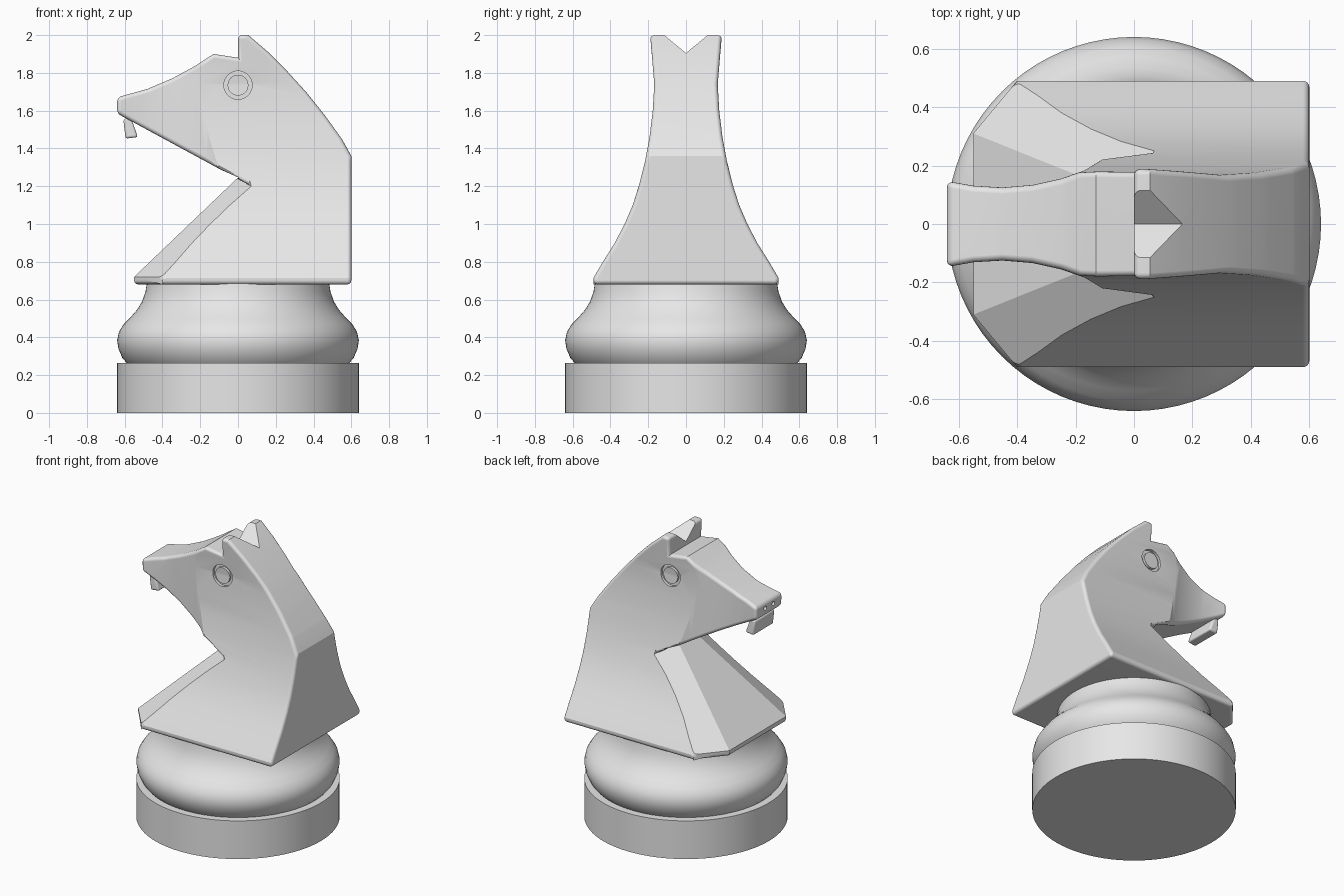
import bpy, bmesh, math
from mathutils import Vector

if "Cube" in bpy.data.objects:
    bpy.data.objects.remove(bpy.data.objects["Cube"])

grey = bpy.data.materials.new("plain grey")
grey.use_nodes = True
grey.diffuse_color = (0.8, 0.8, 0.8, 1)
grey.node_tree.nodes["Principled BSDF"].inputs["Base Color"].default_value = grey.diffuse_color


def finish(bm, name):
    """Turn a bmesh into a linked object."""
    bmesh.ops.recalc_face_normals(bm, faces=bm.faces[:])
    mesh = bpy.data.meshes.new(name)
    bm.to_mesh(mesh)
    bm.free()
    obj = bpy.data.objects.new(name, mesh)
    bpy.context.collection.objects.link(obj)
    mesh.materials.append(grey)
    return obj


def prism(name, points, sweep):
    """Extrude a closed outline along a vector."""
    bm = bmesh.new()
    face = bm.faces.new([bm.verts.new(p) for p in points])
    out = bmesh.ops.extrude_face_region(bm, geom=[face])["geom"]
    bmesh.ops.translate(bm, vec=sweep, verts=[v for v in out if isinstance(v, bmesh.types.BMVert)])
    return finish(bm, name)


def cut_block(name, planes):
    """Large block trimmed to the back of every (point, normal) plane."""
    bm = bmesh.new()
    bmesh.ops.create_cube(bm, size=5)
    for co, no in planes:
        bmesh.ops.bisect_plane(bm, geom=bm.verts[:] + bm.edges[:] + bm.faces[:],
                               plane_co=co, plane_no=no, clear_outer=True)
    corners = [v.co.copy() for v in bm.verts]
    bm.free()
    hull = bmesh.new()
    bmesh.ops.convex_hull(hull, input=[hull.verts.new(c) for c in corners])
    return finish(hull, name)


def apply(obj, mod):
    bpy.ops.object.select_all(action="DESELECT")
    bpy.context.view_layer.objects.active = obj
    obj.select_set(True)
    bpy.ops.object.modifier_apply(modifier=mod.name)


def boolean(obj, cutter, operation="DIFFERENCE"):
    mod = obj.modifiers.new("cut", "BOOLEAN")
    mod.operation, mod.solver, mod.object = operation, "EXACT", cutter
    apply(obj, mod)
    bpy.data.objects.remove(cutter)


def smooth(obj, angle):
    bpy.ops.object.select_all(action="DESELECT")
    bpy.context.view_layer.objects.active = obj
    obj.select_set(True)
    bpy.ops.object.shade_smooth_by_angle(angle=math.radians(angle))


def lathe(name, profile, steps=80):
    """Spin a (radius, height) profile around the z axis."""
    bm = bmesh.new()
    verts = [bm.verts.new((r, 0, z)) for r, z in profile]
    edges = [bm.edges.new(pair) for pair in zip(verts, verts[1:])]
    bmesh.ops.spin(bm, geom=verts + edges, axis=(0, 0, 1), cent=(0, 0, 0),
                   angle=math.tau, steps=steps)
    bmesh.ops.remove_doubles(bm, verts=bm.verts[:], dist=0.0005)
    return finish(bm, name)


def cylinder(name, radius, depth, location, rotation):
    bpy.ops.mesh.primitive_cylinder_add(radius=radius, depth=depth, vertices=32,
                                        location=location, rotation=rotation)
    bpy.context.object.name = name
    return bpy.context.object


# Round foot and bulging collar
smooth(lathe("base_disc", [(0, 0), (0.64, 0), (0.64, 0.265), (0, 0.265)]), 30)
smooth(lathe("collar", [(0, 0.26), (0.585, 0.26), (0.612, 0.29), (0.633, 0.34), (0.64, 0.385),
                        (0.63, 0.43), (0.605, 0.47), (0.57, 0.505), (0.535, 0.545),
                        (0.508, 0.59), (0.49, 0.64), (0.482, 0.69), (0, 0.69)]), 40)

# Horse: side outline, clipped by the flaring front outline
side = [(-0.55, 0.68), (0.6, 0.68), (0.6, 1.36), (0.55, 1.45), (0.46, 1.575), (0.36, 1.7),
        (0.26, 1.81), (0.16, 1.91), (0.055, 2.0), (0, 2.0), (0, 1.88), (-0.13, 1.9),
        (-0.23, 1.835), (-0.35, 1.77), (-0.48, 1.715), (-0.64, 1.67),
        (-0.64, 1.585), (-0.005, 1.241), (-0.55, 0.72)]
horse = prism("horse", [(x, -0.7, z) for x, z in side], (0, 1.4, 0))
flare = [(0.49, 0.5), (0.49, 0.715), (0.44, 0.8), (0.38, 0.895), (0.325, 1.0), (0.282, 1.1),
         (0.247, 1.21), (0.217, 1.33), (0.193, 1.46), (0.176, 1.6), (0.168, 1.74), (0.194, 2.05)]
outline = flare + [(-y, z) for y, z in reversed(flare)]
boolean(horse, prism("flare_cutter", [(-1, y, z) for y, z in outline], (2, 0, 0)), "INTERSECT")

# Narrow the snout and chamfer the chest on both sides
snout = [(-0.75, 0.17), (-0.64, 0.147), (-0.55, 0.131), (-0.45, 0.125), (-0.35, 0.133),
         (-0.25, 0.155), (-0.17, 0.183), (-0.1, 0.225), (-0.03, 0.28)]
jaw = (Vector((0, 0, 1.238)), Vector((0.542, 0, 1)))
for s in (1, -1):
    plan = [(x, s * y, 1.2) for x, y in snout] + [(-0.03, s, 1.2), (-0.75, s, 1.2)]
    boolean(horse, prism("snout_cutter", plan, (0, 0, 1)))
    a, b = Vector((-0.55, s * 0.31, 0.72)), Vector((-0.4, s * 0.49, 0.72))
    for c in (Vector((0.07, s * 0.25, 1.2)), a + Vector((0, 0, 1))):
        normal = (b - a).cross(c - a).normalized()
        if normal.dot(Vector((0.3, 0, 0.8)) - a) < 0:
            normal.negate()
        boolean(horse, cut_block("chest_cutter", [(a, normal), jaw]))

# Round the hard outer edges
bm = bmesh.new()
bm.from_mesh(horse.data)
bmesh.ops.remove_doubles(bm, verts=bm.verts[:], dist=0.003)
bmesh.ops.dissolve_limit(bm, angle_limit=0.01, verts=bm.verts[:], edges=bm.edges[:])
hard = [e for e in bm.edges if e.is_manifold and e.is_convex
        and e.calc_face_angle(0) > math.radians(52)]
bmesh.ops.bevel(bm, geom=hard, offset=0.022, offset_type="OFFSET", segments=4,
                profile=0.5, affect="EDGES", clamp_overlap=False)
bm.to_mesh(horse.data)
bm.free()

# Notch between the ears
boolean(horse, prism("ear_cutter", [(-0.5, 0, 1.905), (-0.5, 0.26, 2.12), (-0.5, -0.26, 2.12)],
                     (1.5, 0, 0)))

# Ring grooves around the eyes, and nostrils
for s in (1, -1):
    ring = cylinder("eye_cutter", 0.075, 0.05, (0, s * 0.178, 1.735), (math.pi / 2, 0, 0))
    core = cylinder("eye_core", 0.055, 0.2, (0, s * 0.178, 1.735), (math.pi / 2, 0, 0))
    boolean(ring, core)
    boolean(horse, ring)
    boolean(horse, cylinder("nostril_cutter", 0.014, 0.06, (-0.64, s * 0.045, 1.63),
                            (0, math.pi / 2, 0)))
smooth(horse, 25)
horse.modifiers.new("even_shading", "WEIGHTED_NORMAL").keep_sharp = True

# Hanging lower lip
lip_side = [(-0.607, 1.552), (-0.57, 1.572), (-0.53, 1.46), (-0.595, 1.452)]
lip = prism("lower_lip", [(x, -0.11, z) for x, z in lip_side], (0, 0.22, 0))
bevel = lip.modifiers.new("soft_edges", "BEVEL")
bevel.width, bevel.segments = 0.012, 3
smooth(lip, 35)
